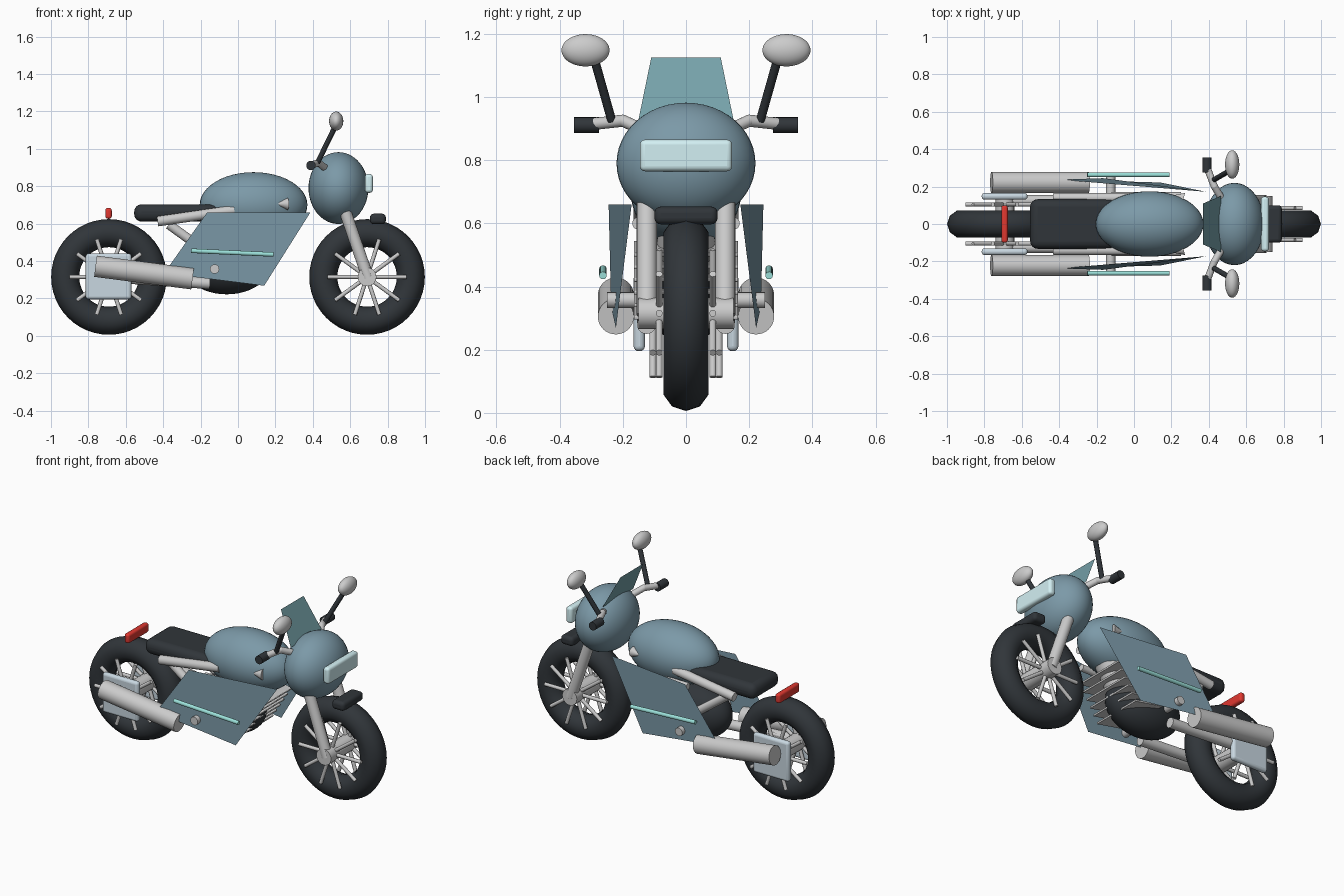
import bpy, math
from mathutils import Vector

if "Cube" in bpy.data.objects:
    bpy.data.objects.remove(bpy.data.objects["Cube"])


def mat(name, r, g, b):
    m = bpy.data.materials.new(name)
    m.diffuse_color = (r, g, b, 1)
    m.use_nodes = True
    m.node_tree.nodes["Principled BSDF"].inputs["Base Color"].default_value = m.diffuse_color
    return m


BODY = mat("slate_blue", 0.2, 0.32, 0.39)
DARK = mat("dark_rubber", 0.03, 0.036, 0.042)
GLASS = mat("tinted_glass", 0.18, 0.36, 0.4)
STRIP = mat("aqua", 0.33, 0.75, 0.7)
LAMP = mat("lamp_glass", 0.65, 0.87, 0.9)
RED = mat("red_lens", 0.75, 0.04, 0.03)
PALE = mat("pale_steel", 0.58, 0.68, 0.75)


def finish(name, m=None):
    o = bpy.context.object
    o.name = name
    if m:
        o.data.materials.append(m)
    bpy.ops.object.shade_smooth_by_angle(angle=math.radians(40))
    return o


def tube(name, a, b, r, m=None, r2=None, n=20):
    a, b = Vector(a), Vector(b)
    bpy.ops.mesh.primitive_cone_add(vertices=n, radius1=r, radius2=r if r2 is None else r2,
                                    depth=(b - a).length, location=(a + b) / 2)
    o = finish(name, m)
    o.rotation_euler = (b - a).to_track_quat('Z', 'Y').to_euler()
    return o


def ellipsoid(name, c, r, m=None):
    bpy.ops.mesh.primitive_uv_sphere_add(segments=40, ring_count=24, radius=1, location=c)
    bpy.context.object.scale = r
    return finish(name, m)


def box(name, c, size, m=None, bevel=0.0, rot=0.0):
    bpy.ops.mesh.primitive_cube_add(size=1, location=c, rotation=(0, rot, 0))
    o = bpy.context.object
    o.scale = size
    bpy.ops.object.transform_apply(location=False, rotation=False, scale=True)
    if bevel:
        mod = o.modifiers.new("round", 'BEVEL')
        mod.width, mod.segments = bevel, 4
    return finish(name, m)


def sheet(name, pts, m):
    me = bpy.data.meshes.new(name)
    me.from_pydata(pts, [], [tuple(range(len(pts)))])
    o = bpy.data.objects.new(name, me)
    bpy.context.collection.objects.link(o)
    me.materials.append(m)


# wheels with a ring of spokes on each side
AX = 0.315
for end, x, sy in (("front", 0.69, 0.085), ("rear", -0.69, 0.105)):
    bpy.ops.mesh.primitive_torus_add(location=(x, 0, AX), rotation=(math.pi / 2, 0, 0),
                                     major_radius=0.234, minor_radius=0.075,
                                     major_segments=48, minor_segments=10)
    finish(end + "_tyre", DARK)
    hub = 0.15 if end == "front" else 0.13
    tube(end + "_hub", (x, -hub, AX), (x, hub, AX), 0.05)
    for s in (-1, 1):
        for k in range(10):
            a = k * math.tau / 10
            tube(end + "_spoke", (x, s * sy, AX),
                 (x + 0.212 * math.cos(a), s * sy, AX + 0.212 * math.sin(a)), 0.011, n=10)

# tank, nose, seat, engine
ellipsoid("fuel_tank", (0.083, 0, 0.70), (0.288, 0.175, 0.175), BODY)
ellipsoid("nose_fairing", (0.537, 0, 0.79), (0.16, 0.22, 0.192), BODY)
ellipsoid("engine_case", (-0.06, 0, 0.39), (0.24, 0.14, 0.168), DARK)
box("seat", (-0.32, 0, 0.657), (0.47, 0.265, 0.093), DARK, 0.04)

# forward-leaning cylinder block with cooling fins
tube("cylinder_block", (0.0, 0, 0.32), (0.17, 0, 0.6), 0.09)
for k in range(6):
    z = 0.32 + 0.04 * k
    box("cooling_fin", (0.03 + 0.025 * k, 0, z), (0.2, 0.33, 0.012), None, 0.004, 0.2)

# lights, fender, windscreen
box("headlight", (0.7, 0, 0.815), (0.042, 0.292, 0.1), LAMP, 0.016)
box("front_fender", (0.748, 0, 0.625), (0.085, 0.2, 0.056), DARK, 0.02)
box("tail_light", (-0.692, 0, 0.655), (0.034, 0.2, 0.058), RED, 0.013)
sheet("windscreen", [(0.465, -0.15, 0.93), (0.465, 0.15, 0.93),
                     (0.37, 0.11, 1.125), (0.37, -0.11, 1.125)], GLASS)

# cross rod for foot pegs
tube("foot_peg_rod", (-0.125, -0.25, 0.357), (-0.125, 0.25, 0.357), 0.025)

# mirrored parts
for s, side in ((-1, "right"), (1, "left")):
    def P(x, y, z):
        return (x, s * y, z)

    def N(part):
        return side + "_" + part

    # fork, handlebar, grip, mirror
    tube(N("fork"), P(0.695, 0.124, 0.31), P(0.53, 0.124, 0.79), 0.032)
    tube(N("inner_bar"), P(0.49, 0.1, 0.88), P(0.43, 0.2, 0.925), 0.019)
    ellipsoid(N("bar_joint"), P(0.43, 0.2, 0.925), (0.019,) * 3)
    tube(N("outer_bar"), P(0.43, 0.2, 0.925), P(0.395, 0.29, 0.915), 0.019)
    tube(N("grip"), P(0.39, 0.275, 0.911), P(0.39, 0.355, 0.911), 0.025, DARK)
    tube(N("mirror_stem"), P(0.425, 0.235, 0.925), P(0.52, 0.29, 1.12), 0.014, DARK)
    ellipsoid(N("mirror"), P(0.525, 0.318, 1.148), (0.038, 0.076, 0.051))

    # side panel with accent strip and tank cone
    sheet(N("side_panel"), [P(-0.395, 0.237, 0.335), P(0.14, 0.222, 0.268),
                            P(0.387, 0.172, 0.66), P(-0.165, 0.245, 0.66)], BODY)
    tube(N("accent_strip"), P(-0.25, 0.263, 0.455), P(0.19, 0.263, 0.435), 0.012, STRIP)
    tube(N("tank_cone"), P(0.265, 0.135, 0.705), P(0.205, 0.15, 0.705), 0.032, None, 0.003)

    # muffler, rear plate, swing arm, frame tubes
    tube(N("muffler"), P(-0.762, 0.222, 0.372), P(-0.243, 0.222, 0.305), 0.057, n=32)
    box(N("rear_plate"), P(-0.692, 0.148, 0.318), (0.245, 0.036, 0.245), PALE, 0.016)
    tube(N("swing_arm"), P(-0.69, 0.125, AX), P(-0.15, 0.125, 0.28), 0.03)
    tube(N("seat_rail"), P(-0.43, 0.14, 0.612), P(-0.02, 0.14, 0.672), 0.027)
    tube(N("rear_strut"), P(-0.37, 0.115, 0.595), P(-0.1, 0.115, 0.40), 0.025)
    tube(N("down_tube"), P(-0.12, 0.15, 0.6), P(0.25, 0.15, 0.6), 0.02)
